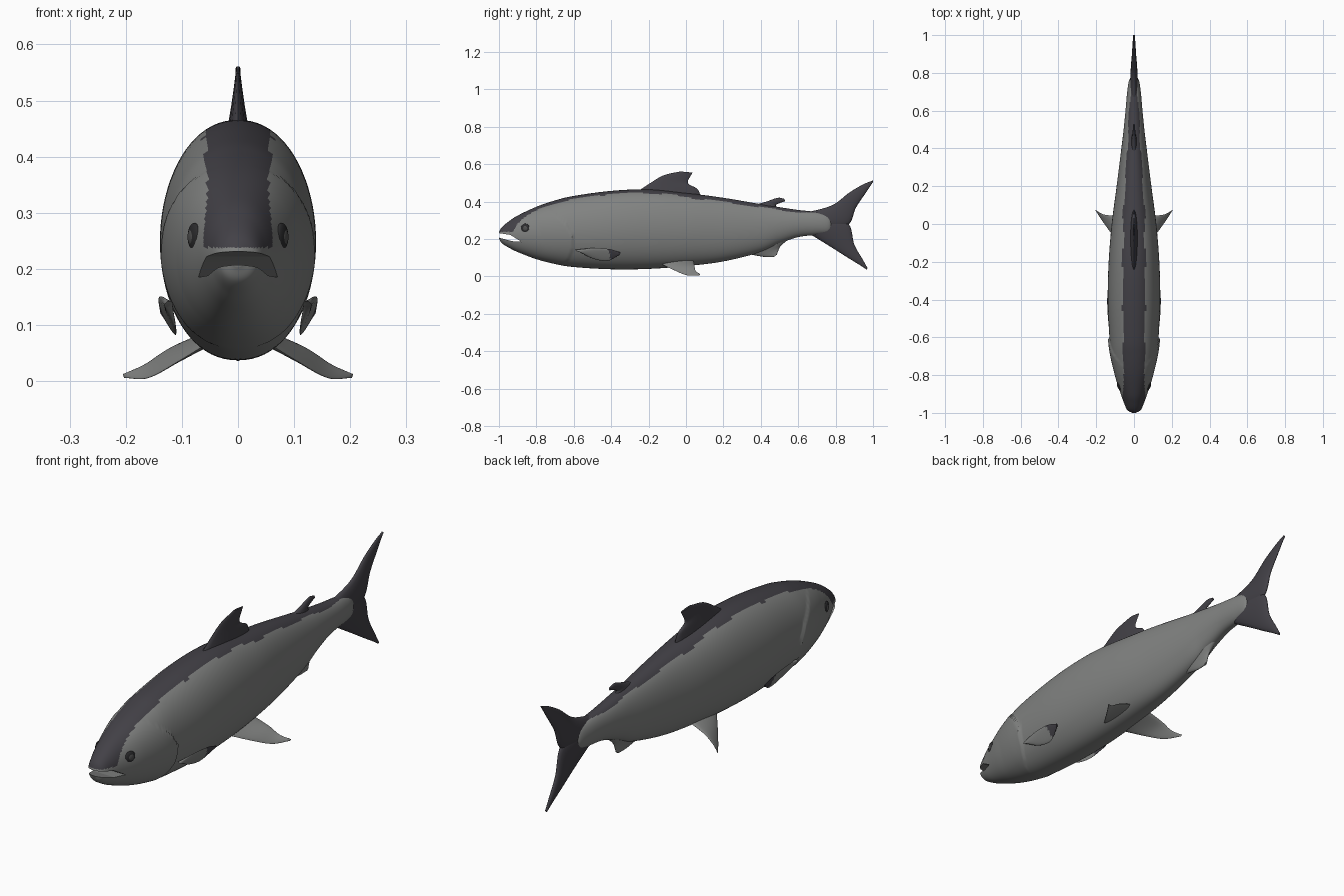
import bpy, bmesh, math
from mathutils import Vector

cube = bpy.data.objects.get("Cube")
if cube:
    bpy.data.objects.remove(cube, do_unlink=True)


def material(name, r, g, b):
    m = bpy.data.materials.new(name)
    m.use_nodes = True
    m.diffuse_color = (r, g, b, 1)
    m.node_tree.nodes["Principled BSDF"].inputs["Base Color"].default_value = (r, g, b, 1)
    return m


silver = material("silver grey", .22, .225, .22)
slate = material("dark slate", .055, .052, .062)
black = material("eye black", .025, .025, .027)
iris = material("eye grey", .08, .08, .08)


def spline(points, steps):
    """Smooth curve through points of any dimension."""
    p = [Vector(q) for q in points]
    p = [p[0] * 2 - p[1]] + p + [p[-1] * 2 - p[-2]]
    out = []
    for a, b, c, d in zip(p, p[1:], p[2:], p[3:]):
        for i in range(steps):
            t = i / steps
            out.append((b * 2 + (c - a) * t + (a * 2 - b * 5 + c * 4 - d) * t**2
                        + (b * 3 - a - c * 3 + d) * t**3) / 2)
    return out + [p[-2]]


def loft(name, rings, mats, angle=40):
    """Skin a list of closed rings, capping both ends."""
    bm = bmesh.new()
    rows = [[bm.verts.new(v) for v in ring] for ring in rings]
    n = len(rows[0])
    for r, s in zip(rows, rows[1:]):
        for i in range(n):
            bm.faces.new((r[i], r[(i + 1) % n], s[(i + 1) % n], s[i]))
    bm.faces.new(rows[0])
    bm.faces.new(rows[-1])
    bmesh.ops.recalc_face_normals(bm, faces=bm.faces)
    mesh = bpy.data.meshes.new(name)
    bm.to_mesh(mesh)
    bm.free()
    for m in mats:
        mesh.materials.append(m)
    obj = bpy.data.objects.new(name, mesh)
    bpy.context.collection.objects.link(obj)
    smooth(obj, angle)
    return obj


def activate(obj):
    bpy.ops.object.select_all(action="DESELECT")
    obj.select_set(True)
    bpy.context.view_layer.objects.active = obj


def smooth(obj, angle=40):
    activate(obj)
    bpy.ops.object.shade_smooth_by_angle(angle=math.radians(angle))


def fin(name, lead, trail, thick, tip, normal, mats):
    """Blade between a leading and a trailing edge, thinning from base to tip."""
    a, b = spline(lead, 8), spline(trail, 8)
    rings = []
    for k, (p, q) in enumerate(zip(a, b)):
        f = k / (len(a) - 1)
        t = tip + (thick - tip) * (1 - f) ** 1.5
        mid, half = (p + q) / 2, (p - q) / 2
        rings.append([mid + half * math.cos(u) + Vector(normal) * t * math.sin(u)
                      for u in (math.tau * i / 20 for i in range(20))])
    return loft(name, rings, mats, 70)


def flat(points):
    return [(0, y, z) for y, z in points]


# Body stations: position, top, bottom, half width
stations = [
    (-1, .236, .204, .012), (-.985, .262, .178, .036), (-.95, .292, .155, .052),
    (-.9, .325, .13, .07), (-.8, .372, .092, .102), (-.7, .406, .066, .122),
    (-.6, .43, .05, .13), (-.4, .457, .038, .139), (-.2, .465, .04, .134),
    (0, .446, .055, .118), (.2, .42, .08, .092), (.4, .386, .13, .067),
    (.5, .37, .175, .055), (.6, .355, .21, .045), (.7, .344, .222, .036),
    (.76, .328, .23, .026), (.785, .295, .255, .009)]

SEGMENTS = 80
rings = []
for y, top, bottom, width in spline(stations, 14):
    ring = []
    for i in range(SEGMENTS):
        u = math.tau * i / SEGMENTS
        c = math.cos(u)
        x = math.copysign(abs(c) ** .92, c) * width
        z = (top + bottom) / 2 + math.sin(u) * (top - bottom) / 2
        # Gill cover: the cheek swells, then steps in behind a curved edge
        edge = -.6 - 4 * (z - .18) ** 2
        if y < edge:
            swell = max(0, 1 - (edge - y) / .16)
            x *= 1 + .075 * swell * max(0, 1 - abs(z - .2) / .2) ** .5
        ring.append((x, y, z))
    rings.append(ring)
body = loft("body", rings, [silver, slate], 60)

# Dark back stripe
for f in body.data.polygons:
    x, y, z = f.center
    limit = .058 if y < 0 else .058 - .055 * y
    limit += .004 * math.sin(25 * y)
    if y < .73 and z > .238 and f.normal.z > .05 and abs(x) < limit:
        f.material_index = 1

# Open mouth cut into the head
mouth = [(-1.05, .24), (-1, .231), (-.94, .222), (-.88, .185),
         (-.93, .188), (-1, .207), (-1.05, .212)]
cutter = loft("mouth_cutter", [[(x, y, z) for y, z in mouth] for x in (-.2, .2)], [silver])
cutter.hide_render = True
mod = body.modifiers.new("mouth", "BOOLEAN")
mod.operation = "DIFFERENCE"
mod.solver = "EXACT"
mod.object = cutter
activate(body)
bpy.ops.object.modifier_apply(modifier=mod.name)
bpy.data.objects.remove(cutter, do_unlink=True)
smooth(body, 45)

# Fins on the centre line
side = (1, 0, 0)
fin("dorsal_fin",
    flat([(-.28, .44), (-.2, .493), (-.12, .54), (-.03, .561)]),
    flat([(.08, .425), (.06, .468), (.01, .5), (.035, .555)]),
    .022, .004, side, [slate])
fin("adipose_fin",
    flat([(.36, .38), (.43, .4), (.49, .42), (.525, .415)]),
    flat([(.5, .36), (.48, .38), (.51, .395), (.53, .402)]),
    .016, .004, side, [slate])
fin("anal_fin",
    flat([(.28, .13), (.36, .114), (.42, .104), (.47, .104)]),
    flat([(.57, .215), (.545, .195), (.505, .16), (.485, .115)]),
    .03, .004, side, [silver])
fin("tail_upper_lobe",
    flat([(.64, .34), (.78, .38), (.876, .45), (.95, .493), (1, .513)]),
    flat([(.7, .24), (.86, .27), (.91, .37), (.967, .455), (1, .505)]),
    .024, .005, side, [slate])
fin("tail_lower_lobe",
    flat([(.66, .228), (.77, .16), (.865, .1), (.93, .06), (.966, .036)]),
    flat([(.7, .32), (.86, .29), (.9, .17), (.945, .09), (.97, .045)]),
    .024, .005, side, [slate])


def cheek(points, s):
    """Lay a side outline along the lower flank."""
    return [(s * (.096 + .45 * (z - .075) + .08 * (y + .58)), y, z) for y, z in points]


# Paired fins and eyes
for label, s in (("left", 1), ("right", -1)):
    pectoral = fin(label + "_pectoral_fin",
                   cheek([(-.59, .142), (-.5, .151), (-.41, .146), (-.35, .128)], s),
                   cheek([(-.57, .132), (-.5, .096), (-.42, .083), (-.355, .115)], s),
                   .008, .003, (s * .9, 0, -.4), [silver, slate])
    for f in pectoral.data.polygons:
        if f.center.y > -.41 + .3 * (.12 - f.center.z):
            f.material_index = 1
    fin(label + "_pelvic_fin",
        [(s * x, y, z) for x, y, z in ((.05, -.14, .07), (.105, -.07, .036),
                                       (.16, .005, .006), (.203, .07, .006))],
        [(s * x, y, z) for x, y, z in ((.05, .04, .085), (.12, .045, .058),
                                       (.165, .052, .03), (.205, .075, .012))],
        .012, .002, (s * .4, 0, .9), [silver])
    for part, radius, out, mat in (("eye", .025, .078, black), ("pupil", .014, .0835, iris)):
        bpy.ops.mesh.primitive_uv_sphere_add(segments=24, ring_count=12, radius=radius,
                                             location=(s * out, -.86, .257))
        eye = bpy.context.object
        eye.name = label + "_" + part
        eye.scale.x = .35
        eye.rotation_euler.z = -s * .35
        eye.data.materials.append(mat)
        smooth(eye, 80)
